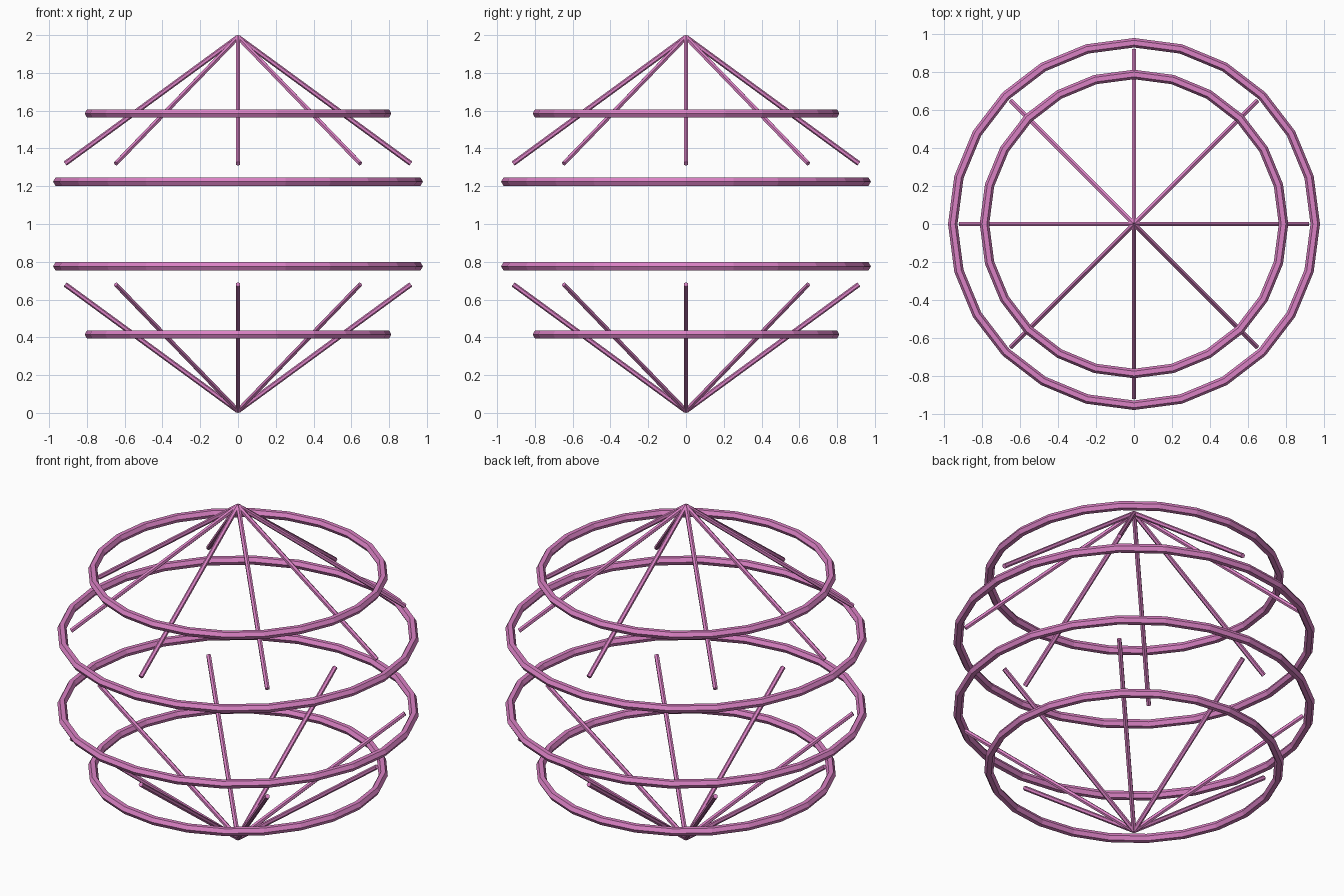
import bpy
from math import sin, cos, pi
from mathutils import Vector

if "Cube" in bpy.data.objects:
    bpy.data.objects.remove(bpy.data.objects["Cube"])

MID = 1.0  # height of the mirror plane

pink = bpy.data.materials.new("pink")
pink.diffuse_color = (0.70, 0.22, 0.55, 1)
pink.use_nodes = True
pink.node_tree.nodes["Principled BSDF"].inputs["Base Color"].default_value = pink.diffuse_color


def finish(name):
    ob = bpy.context.object
    ob.name = name
    ob.data.materials.append(pink)
    return ob


def ring(name, radius, z):
    bpy.ops.mesh.primitive_torus_add(
        major_radius=radius, minor_radius=0.025,
        major_segments=24, minor_segments=6, location=(0, 0, z))
    finish(name)


def rod(name, a, b):
    a, b = Vector(a), Vector(b)
    d = b - a
    bpy.ops.mesh.primitive_cylinder_add(
        vertices=6, radius=0.0135, depth=d.length, location=(a + b) / 2)
    ob = finish(name)
    ob.rotation_euler = d.to_track_quat('Z', 'Y').to_euler()


for label, side in (("upper", 1), ("lower", -1)):
    # Horizontal hoops
    ring(label + "_large_hoop", 0.954, MID + side * 0.224)
    ring(label + "_small_hoop", 0.787, MID + side * 0.585)
    # Ribs fanning out from the pole
    for i in range(8):
        t = i * pi / 4
        rod(f"{label}_rib_{i + 1}", (0, 0, MID + side * 0.989),
            (0.915 * cos(t), 0.915 * sin(t), MID + side * 0.32))
